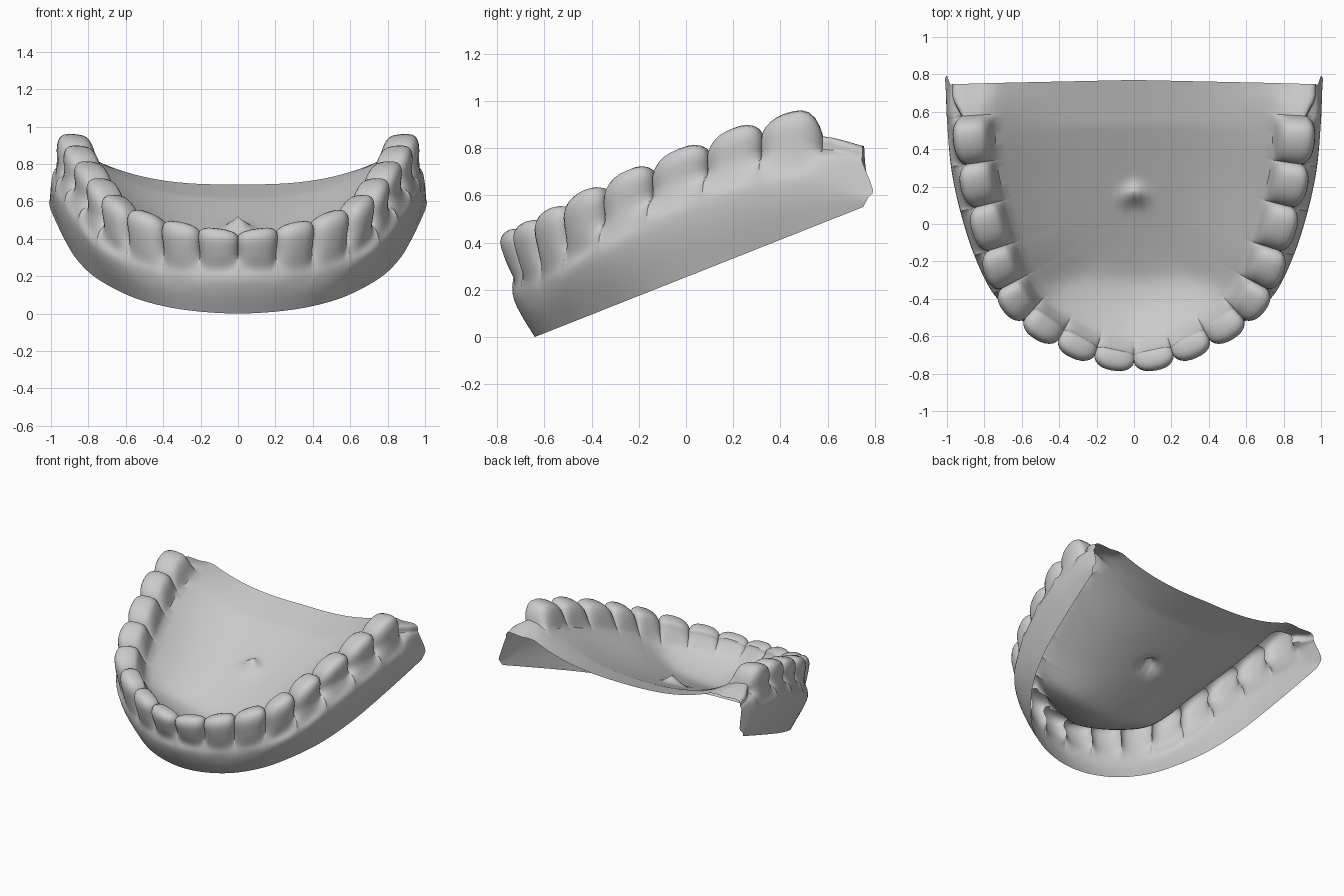
import bpy, bmesh, math
from mathutils import Vector

if "Cube" in bpy.data.objects:
    bpy.data.objects.remove(bpy.data.objects["Cube"])

# Half-arch measurements at the midline, the tooth boundaries and the back end
KEYS = {
    "cx": [0, .20, .385, .555, .67, .74, .805, .855, .875, .88],          # crest line
    "cy": [-.71, -.67, -.585, -.475, -.325, -.13, .10, .325, .58, .75],
    "top": [.445, .468, .51, .575, .66, .75, .84, .92, .97, .93],         # crown height
    "dip": [.035, .035, .045, .055, .065, .07, .07, .07, .12, .12],       # gap depth
    "gum": [.24, .24, .26, .32, .41, .52, .62, .69, .735, .71],           # outer gum line
    "bulge": [.025, .03, .04, .06, .095, .12, .128, .125, .125, .12],     # gum bulge
    "bx": [0, .18, .36, .53, .665, .78, .865, .92, .97, 1.0],             # bottom rim
    "by": [-.64, -.62, -.56, -.45, -.30, -.12, .10, .325, .58, .75],
    "out": [.085, .09, .095, .10, .10, .095, .095, .095, .10, .10],       # crown thickness
    "inn": [.035, .035, .045, .06, .08, .085, .085, .09, .09, .08],
    "neck": [.10, .10, .10, .11, .12, .12, .12, .12, .135, .15],          # inner gum line
    "drop": [.11, .12, .14, .165, .175, .175, .175, .17, .165, .125],
}


def catmull(p0, p1, p2, p3, t):
    return 0.5 * (2 * p1 + (p2 - p0) * t + (2 * p0 - 5 * p1 + 4 * p2 - p3) * t * t
                  + (3 * p1 - p0 - 3 * p2 + p3) * t ** 3)


def key(name, k):
    a = KEYS[name]
    ghost = -a[1] if name in ("cx", "bx") else a[1]
    a = [ghost] + a + [2 * a[-1] - a[-2]]
    i = min(int(k), 8)
    return catmull(*a[i:i + 4], k - i)


def palate_z(x, y):
    a, b = 0.452 + 0.45 * (y - 0.16) - 0.15 * max(0, y - 0.53), 0.245
    z = 0.5 * (a + b + math.sqrt((a - b) ** 2 + 0.0006))   # soft bend behind the front teeth
    r2 = x * x + (y - 0.16) ** 2
    return z + 0.065 * math.exp(-r2 / 0.05 ** 2)


def section(k, s):
    """Points from the bottom rim over the tooth to the palate midline; s = 1 mid-tooth, 0 in a gap."""
    v = {n: key(n, k) for n in KEYS}
    e = 1e-3
    tan = Vector((key("cx", k + e) - key("cx", max(k - e, 0)),
                  key("cy", k + e) - key("cy", max(k - e, 0)), 0))
    if k == 0:
        tan = Vector((1, 0, 0))
    n = Vector((tan.y, -tan.x, 0)).normalized()
    c = Vector((v["cx"], v["cy"], 0))
    gap = 1 - s
    lean = 0.065 * max(0, 1 - k / 8)
    top = v["top"] - v["dip"] * gap
    end = max(0, k - 8)                      # 0 on the teeth, up to 1 along the ridge
    zn = v["gum"] + 0.03 * gap
    zl = v["top"] - v["drop"]

    def at(off, z):
        return c + n * off + Vector((0, 0, z))

    def up(base, f):
        return base + (top - base) * f

    cut = gap * (1 - 0.8 * min(1, end * 2))
    o, i = v["out"] - 0.055 * cut, v["inn"] - 0.02 * cut
    rim = Vector((v["bx"], v["by"], 0.254 + 0.396 * v["by"]))
    bulge = at(v["bulge"], v["gum"] - 0.055 - 0.03 * end)
    bulge.y += 0.045 * end
    neck_off = max(v["out"] - lean - 0.02 * gap, v["bulge"] * 0.9 - 0.005)
    q = [rim, rim.lerp(bulge, 0.55) + n * 0.01, bulge,
         at(neck_off, zn),
         at(o - lean * 0.5 + 0.003, up(zn, 0.35)),
         at(o, up(zn, 0.78)),
         at(o * 0.64, top), at(-i * 0.5, top - 0.006),
         at(-i, up(zl, 0.66)), at(-v["neck"], zl)]
    inner = q[-1]
    mid = Vector((0, -0.2 + 0.97 * (k / 9) ** 1.6, 0))
    extra = inner.z - palate_z(inner.x, inner.y)

    def palate(f):
        p = inner.lerp(mid, f)
        p.z = palate_z(p.x, p.y) + extra * (1 - f) ** 2.7
        return p

    q = [2 * q[0] - q[1]] + q + [palate(0.08)]
    pts = []
    for j in range(len(q) - 3):
        pts += [catmull(*q[j:j + 4], t / 3) for t in range(3)]
    return pts + [palate(j / 16) for j in range(17)]


# Stations along the arch: eight teeth, then the bare ridge behind them
stations = []
for tooth in range(8):
    for j in range(12):
        t = -math.cos(math.pi * j / 12)
        # the last molar is rounder towards the back
        power = 0.85 if tooth == 7 and t > 0 else 0.62
        stations.append((tooth + (t + 1) / 2, max(0, 1 - abs(t) ** 2.6) ** power))
stations += [(8 + j / 5, 0) for j in range(6)]

# Loft the right half of the shell
bm = bmesh.new()
rows = [[bm.verts.new(p) for p in section(min(k, 9 - 1e-6), s)] for k, s in stations]
for a, b in zip(rows, rows[1:]):
    for j in range(len(a) - 1):
        bm.faces.new((a[j], b[j], b[j + 1], a[j + 1]))
for vert in bm.verts:
    if abs(vert.co.x) < 1e-4:
        vert.co.x = 0
bmesh.ops.remove_doubles(bm, verts=bm.verts, dist=1e-5)
bmesh.ops.recalc_face_normals(bm, faces=bm.faces)
if sum(f.normal.z * f.calc_area() for f in bm.faces) < 0:
    bmesh.ops.reverse_faces(bm, faces=bm.faces)

mesh = bpy.data.meshes.new("dental_arch")
bm.to_mesh(mesh)
bm.free()
arch = bpy.data.objects.new("dental_arch", mesh)
bpy.context.collection.objects.link(arch)

# Mirror to the left half
mirror = arch.modifiers.new("mirror", "MIRROR")
mirror.use_axis[0] = True
mirror.use_mirror_merge = True
mirror.merge_threshold = 0.0005

bpy.context.view_layer.objects.active = arch
arch.select_set(True)
bpy.ops.object.shade_smooth_by_angle(angle=math.radians(35))
